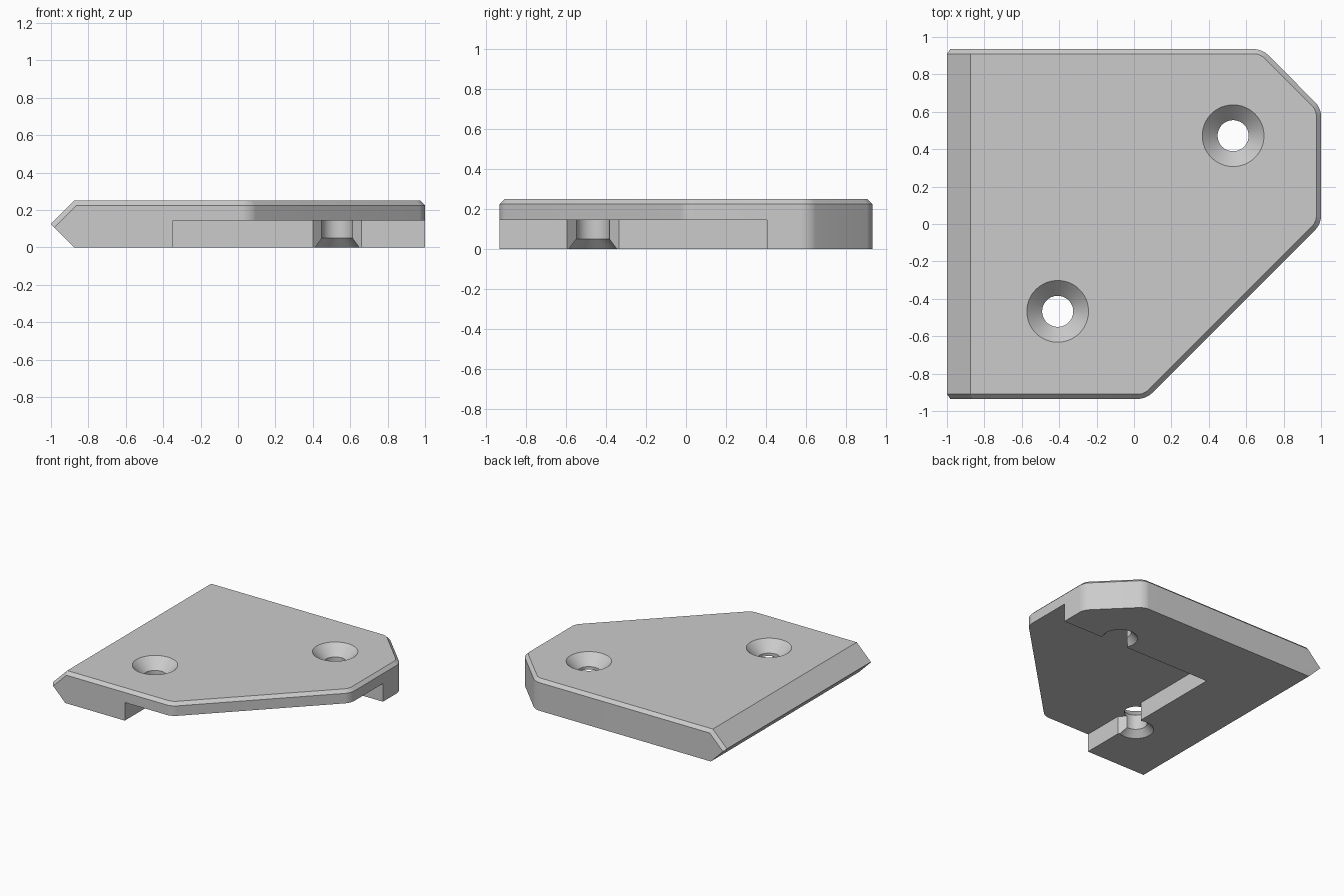
import bpy, bmesh, math
from mathutils import Vector

cube = bpy.data.objects.get("Cube")
if cube:
    bpy.data.objects.remove(cube, do_unlink=True)

H, HALF_Y, POCKET_Z = 0.25, 0.935, 0.145
HOLES = [(0.53, 0.472), (-0.408, -0.467)]
WALL_X, WALL_Y = -0.348, 0.405
MOUTH, BORE = 0.13, 0.083

grey = bpy.data.materials.new("plain grey")
grey.use_nodes = True
grey.diffuse_color = (0.6, 0.6, 0.6, 1)
grey.node_tree.nodes["Principled BSDF"].inputs["Base Color"].default_value = (0.6, 0.6, 0.6, 1)


def to_object(name, bm):
    bmesh.ops.recalc_face_normals(bm, faces=bm.faces[:])
    mesh = bpy.data.meshes.new(name)
    bm.to_mesh(mesh)
    bm.free()
    mesh.materials.append(grey)
    obj = bpy.data.objects.new(name, mesh)
    bpy.context.collection.objects.link(obj)
    return obj


def prism(outline, z0, z1):
    bm = bmesh.new()
    face = bm.faces.new([bm.verts.new((x, y, z0)) for x, y in outline])
    result = bmesh.ops.extrude_face_region(bm, geom=[face])
    top = [g for g in result["geom"] if isinstance(g, bmesh.types.BMVert)]
    bmesh.ops.translate(bm, verts=top, vec=(0, 0, z1 - z0))
    bmesh.ops.recalc_face_normals(bm, faces=bm.faces[:])
    return bm


def lathe(profile, centre, steps=64):
    bm = bmesh.new()
    rings = [[bm.verts.new((centre[0] + r * math.cos(2 * math.pi * i / steps),
                            centre[1] + r * math.sin(2 * math.pi * i / steps), z))
              for i in range(steps)] for r, z in profile]
    for low, high in zip(rings, rings[1:]):
        for i in range(steps):
            j = (i + 1) % steps
            bm.faces.new((low[i], low[j], high[j], high[i]))
    bm.faces.new(rings[0])
    bm.faces.new(rings[-1])
    return bm


# Plate outline with three cut corners
bm = prism([(-1, -HALF_Y), (0.065, -HALF_Y), (1, 0), (1, 0.62), (0.685, HALF_Y), (-1, HALF_Y)], 0, H)

# Round the four obtuse vertical corners
corners = [e for e in bm.edges
           if abs(e.verts[0].co.z - e.verts[1].co.z) > 0.1 and e.verts[0].co.x > -0.9]
bmesh.ops.bevel(bm, geom=corners, offset=0.041, offset_type='OFFSET', segments=8,
                profile=0.5, affect='EDGES')

# Pointed left edge
for z in (1, -1):
    geom = bm.verts[:] + bm.edges[:] + bm.faces[:]
    cut = bmesh.ops.bisect_plane(bm, geom=geom, plane_co=(-1, 0, H / 2),
                                 plane_no=Vector((-1, 0, z)).normalized(), clear_outer=True)
    rim = [g for g in cut["geom_cut"] if isinstance(g, bmesh.types.BMEdge)]
    bmesh.ops.holes_fill(bm, edges=[e for e in bm.edges if e.is_boundary], sides=0)
bmesh.ops.remove_doubles(bm, verts=bm.verts[:], dist=0.0001)
bmesh.ops.recalc_face_normals(bm, faces=bm.faces[:])
bm.normal_update()

# Chamfer the upper rim, including the ends of the left slope
rim = []
for e in bm.edges:
    if len(e.link_faces) == 2:
        low, high = sorted(f.normal.z for f in e.link_faces)
        if high > 0.5 and abs(low) < 0.1:
            rim.append(e)
bmesh.ops.bevel(bm, geom=rim, offset=0.025, offset_type='OFFSET', segments=1,
                profile=0.5, affect='EDGES')
plate = to_object("corner_plate", bm)

# Underside pocket, with a tapered mouth towards each screw hole
(ax, ay), (bx, by) = HOLES
taper = MOUTH - BORE
pocket = [(WALL_X, -1.1), (1.1, -1.1), (1.1, WALL_Y),
          (ax + MOUTH, WALL_Y), (ax + BORE, WALL_Y + taper), (ax + BORE, ay),
          (ax - BORE, ay), (ax - BORE, WALL_Y + taper), (ax - MOUTH, WALL_Y),
          (WALL_X, WALL_Y),
          (WALL_X, by + MOUTH), (WALL_X - taper, by + BORE), (bx, by + BORE),
          (bx, by - BORE), (WALL_X - taper, by - BORE), (WALL_X, by - MOUTH)]
cutters = [to_object("pocket_cutter", prism(pocket, -0.1, POCKET_Z))]

# Screw holes, countersunk from above and below
profile = [(MOUTH + 0.0188, -0.02), (BORE, 0.05), (BORE, 0.168), (0.185, 0.27)]
for centre in HOLES:
    cutters.append(to_object("hole_cutter", lathe(profile, centre)))

bpy.context.view_layer.objects.active = plate
for cutter in cutters:
    cutter.hide_render = True
    mod = plate.modifiers.new("cut", 'BOOLEAN')
    mod.operation = 'DIFFERENCE'
    mod.solver = 'EXACT'
    mod.object = cutter
    bpy.ops.object.modifier_apply(modifier=mod.name)
    bpy.data.objects.remove(cutter, do_unlink=True)

# Smooth rounded surfaces, sharp creases
bpy.ops.object.select_all(action='DESELECT')
plate.select_set(True)
bpy.ops.object.shade_smooth_by_angle(angle=math.radians(25))
